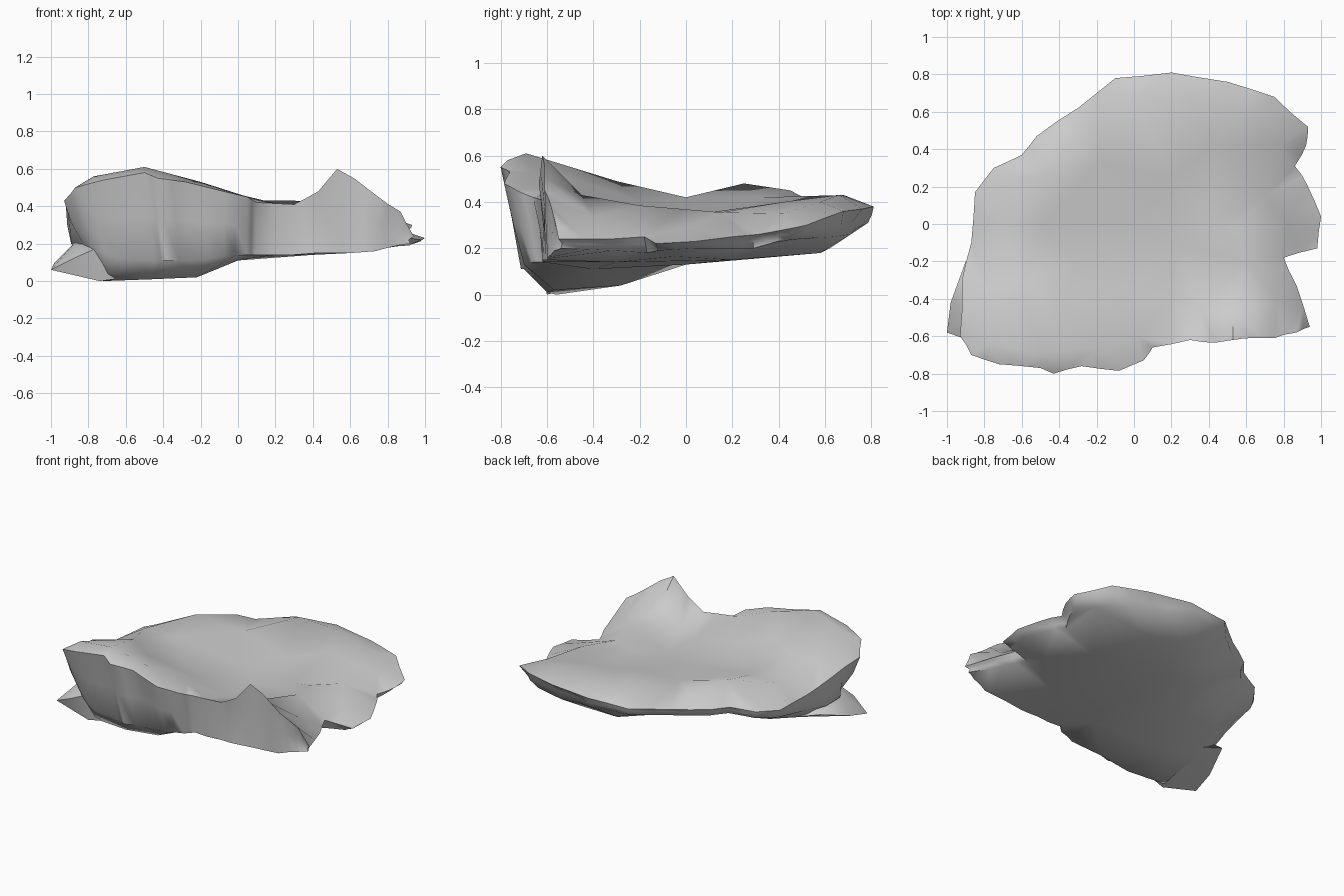
import bpy, bmesh
from mathutils import Vector, noise
from mathutils.geometry import delaunay_2d_cdt

if "Cube" in bpy.data.objects:
    bpy.data.objects.remove(bpy.data.objects["Cube"])

# Rim of the slab: x, y, upper edge height, lower edge height
RIM = [
    (1.0, .04, .23, .2), (.93, .2, .25, .2), (.86, .31, .26, .2), (.92, .42, .28, .23),
    (.93, .52, .3, .24), (.75, .68, .36, .25), (.5, .76, .37, .26), (.2, .81, .38, .31),
    (-.1, .78, .37, .32), (-.3, .62, .36, .31), (-.52, .47, .36, .31), (-.6, .37, .36, .31),
    (-.75, .3, .34, .29), (-.85, .17, .33, .27), (-.87, -.1, .34, .22), (-.92, -.3, .4, .2),
    (-.93, -.6, .43, .2), (-.87, -.7, .5, .17), (-.72, -.75, .54, .12), (-.5, -.77, .58, .11),
    (-.43, -.8, .55, .11), (-.28, -.76, .53, .11), (-.08, -.785, .48, .13), (.05, -.73, .45, .14),
    (.1, -.66, .42, .14), (.3, -.62, .41, .14), (.43, -.635, .48, .15), (.53, -.62, .6, .15),
    (.62, -.61, .55, .15), (.75, -.61, .45, .16), (.87, -.58, .37, .19), (.94, -.55, .24, .2),
    (.87, -.33, .24, .19), (.8, -.18, .25, .18), (.98, -.13, .22, .19)]

# Hollow top and keeled underside: x, y, height
TOP = [
    (-.5, -.69, .61), (-.77, -.64, .56), (-.2, -.66, .53), (.02, -.6, .46), (-.6, -.3, .49),
    (-.4, -.43, .48), (-.1, -.38, .4), (-.3, -.2, .4), (0, 0, .36), (.2, -.4, .34),
    (.2, .25, .365), (-.18, .33, .42), (-.5, .25, .48), (-.32, .45, .45), (0, .68, .43),
    (-.72, 0, .42), (.53, -.45, .43), (.6, -.2, .385), (.56, -.02, .37), (.43, .42, .4),
    (.36, -.45, .35), (.42, 0, .34), (.7, .15, .355), (.82, 0, .29), (.76, -.4, .34),
    (.3, .66, .43), (-.5, 0, .42), (.3, .4, .38), (.6, .58, .4), (.22, -.12, .34),
    (.78, .42, .35), (-.78, -.35, .44)]
BOTTOM = [
    (-.72, -.56, 0), (-.45, -.6, .01), (-.22, -.57, .02), (-.5, -.28, .04), (0, -.4, .11),
    (0, 0, .13), (-.4, 0, .13), (-.65, 0, .15), (.4, -.3, .14), (.5, .2, .15), (.4, .58, .18),
    (0, .35, .16), (-.3, .25, .19), (-.75, -.3, .08), (.7, -.05, .165), (.1, .62, .2)]


def tuck(x, y):
    """How far the lower edge is drawn in under the upper edge."""
    if y < -.5:
        return .89 + .09 * min(1, max(0, x * 4))
    return .97 if x < .3 else .935


# Finer rim, slightly roughened between the guide points
rim = []
for i, a in enumerate(RIM):
    a, b = Vector(a), Vector(RIM[(i + 1) % len(RIM)])
    m = a.lerp(b, .5)
    k = 1 + .015 * noise.noise((m.x * 4, m.y * 4, 1))
    rim += [a, Vector((m.x * k, m.y * k, m.z, m.w))]
n = len(rim)


def sheet(bm, border, inner):
    """Triangulate a border loop and inner guide points into a faceted sheet."""
    pts = list(border) + [Vector(p) for p in inner]
    edges = [(i, (i + 1) % n) for i in range(n)]
    co, _, faces, orig, _, _ = delaunay_2d_cdt(
        [p.xy for p in pts], edges, [], 1, 1e-6)
    verts = [bm.verts.new((*c, pts[o[0]].z)) for c, o in zip(co, orig)]
    for f in faces:
        bm.faces.new([verts[i] for i in f])
    lookup = {i: v for v, o in zip(verts, orig) for i in o}
    return [lookup[i] for i in range(n)]


def finish(bm, name, angle):
    bmesh.ops.recalc_face_normals(bm, faces=bm.faces)
    mesh = bpy.data.meshes.new(name)
    bm.to_mesh(mesh)
    bm.free()
    ob = bpy.data.objects.new(name, mesh)
    bpy.context.collection.objects.link(ob)
    bpy.ops.object.select_all(action='DESELECT')
    ob.select_set(True)
    bpy.context.view_layer.objects.active = ob
    bpy.ops.object.shade_smooth_by_angle(angle=angle)


# Rock slab: hollow top, keeled underside and a broken edge between them
bm = bmesh.new()
upper = sheet(bm, [p.xyz for p in rim], TOP)
low = [Vector((p.x * tuck(p.x, p.y), p.y * tuck(p.x, p.y), p.w)) for p in rim]
lower = sheet(bm, low, BOTTOM)
middle = []
for u, l in zip(upper, lower):
    c = u.co.lerp(l.co, .5)
    k = 1 + .04 * noise.noise(c * 6)
    middle.append(bm.verts.new((c.x * k, c.y * k, c.z)))
for a, b in ((upper, middle), (middle, lower)):
    for i in range(n):
        j = (i + 1) % n
        bm.faces.new((a[i], a[j], b[j], b[i]))
finish(bm, "rock_slab", 1.0)

# Lower flake jutting out at the front left
bm = bmesh.new()
for c in ((-1, -.58, .06), (-.98, -.42, .1), (-.9, -.2, .17), (-.86, -.63, .13),
          (-.74, -.6, 0), (-.66, -.58, .01), (-.7, -.62, .2), (-.7, -.2, .1),
          (-.7, -.3, .25), (-.86, -.45, .22)):
    bm.verts.new(c)
bmesh.ops.convex_hull(bm, input=bm.verts)
finish(bm, "lower_flake", 1.0)
